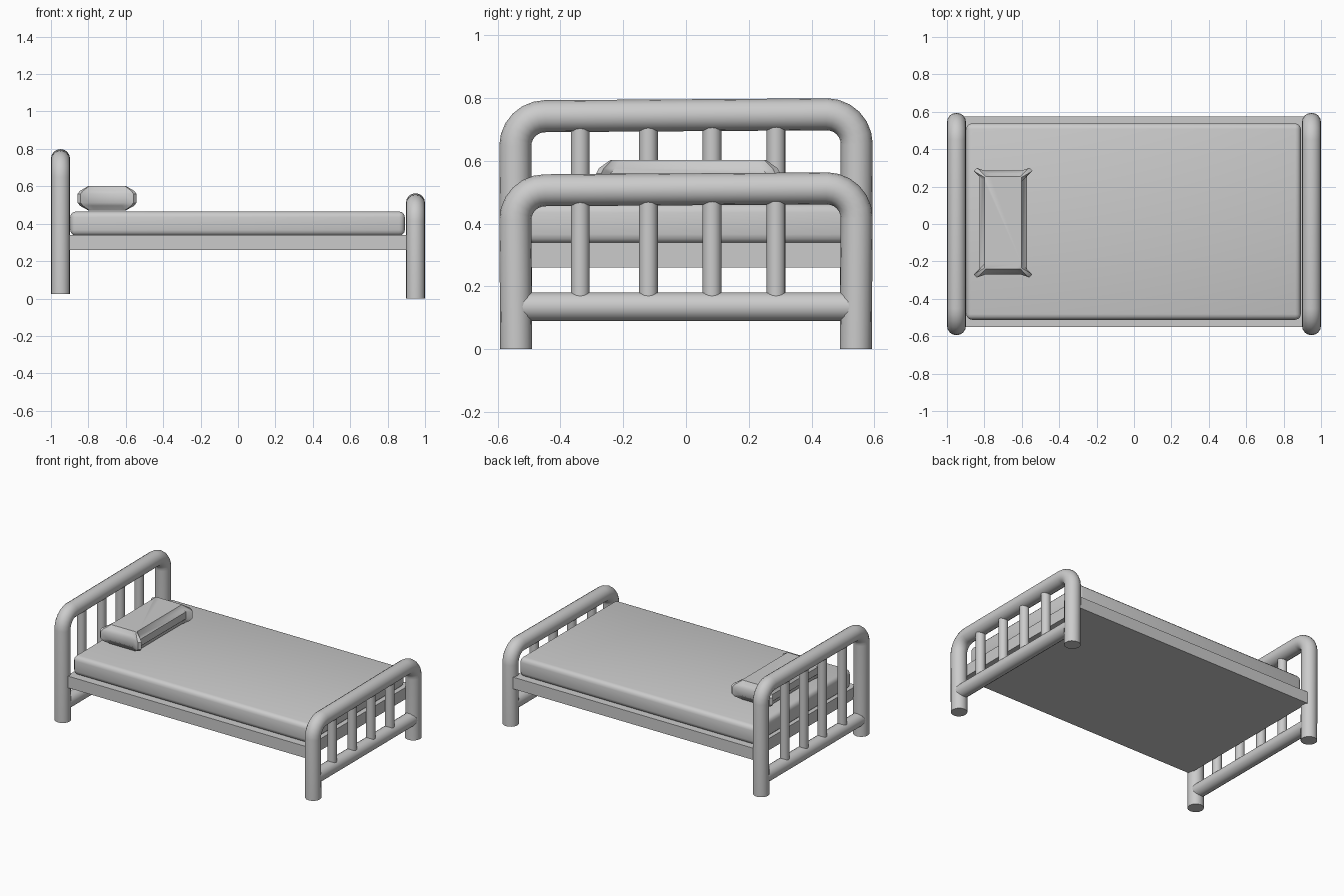
import bpy, bmesh, math
from mathutils import Matrix

if "Cube" in bpy.data.objects:
    bpy.data.objects.remove(bpy.data.objects["Cube"])


def smooth(obj, angle=35):
    bpy.ops.object.select_all(action='DESELECT')
    obj.select_set(True)
    bpy.context.view_layer.objects.active = obj
    bpy.ops.object.shade_smooth_by_angle(angle=math.radians(angle))


def tube(name, points, radius):
    # round pipe swept along a polyline, turned into a mesh
    cu = bpy.data.curves.new(name, 'CURVE')
    cu.dimensions = '3D'
    cu.bevel_depth = radius
    cu.bevel_resolution = 6
    cu.use_fill_caps = True
    sp = cu.splines.new('POLY')
    sp.points.add(len(points) - 1)
    for p, co in zip(sp.points, points):
        p.co = (*co, 1)
    obj = bpy.data.objects.new(name, cu)
    bpy.context.collection.objects.link(obj)
    bpy.ops.object.select_all(action='DESELECT')
    obj.select_set(True)
    bpy.context.view_layer.objects.active = obj
    bpy.ops.object.convert(target='MESH')
    smooth(bpy.context.object)


def box(name, lo, hi, bevel=0):
    me = bpy.data.meshes.new(name)
    bm = bmesh.new()
    size = [b - a for a, b in zip(lo, hi)]
    mid = [(a + b) / 2 for a, b in zip(lo, hi)]
    bmesh.ops.create_cube(bm, size=1, matrix=Matrix.Translation(mid) @ Matrix.Diagonal((*size, 1)))
    if bevel:
        bmesh.ops.bevel(bm, geom=bm.edges[:], offset=bevel, segments=3, profile=0.5, affect='EDGES')
    bm.to_mesh(me)
    bm.free()
    obj = bpy.data.objects.new(name, me)
    bpy.context.collection.objects.link(obj)
    if bevel:
        smooth(obj)


def bed_end(name, x, bottom, top):
    # bent hoop with a slightly tilted top, lower rail and four bars
    r, half, bend = 0.051, 0.544, 0.095
    path = [(x, -half + 0.003, bottom)]
    for s in (-1, 1):
        arc = [(x, s * (half - bend + bend * math.cos(a)),
                top + s * 0.003 - r - bend + bend * math.sin(a))
               for a in (math.radians(i * 15) for i in range(7))]
        path += arc if s < 0 else arc[::-1]
    path.append((x, half - 0.003, bottom))
    tube(name + "_hoop", path, r)
    tube(name + "_lower_rail", [(x, -half, 0.135), (x, half, 0.135)], 0.046)
    for i, y in enumerate((-0.337, -0.12, 0.083, 0.287)):
        tube(f"{name}_bar_{i + 1}", [(x, y, 0.135), (x, y, top - r)], 0.03)


bed_end("headboard", -0.949, 0.025, 0.796)
bed_end("footboard", 0.949, 0.0, 0.56)

# frame and mattress
box("bed_frame", (-0.91, -0.552, 0.26), (0.91, 0.575, 0.34))
box("mattress", (-0.897, -0.512, 0.336), (0.892, 0.538, 0.465), 0.03)

# pillow: stacked rings (z, side x, side y, ear x, ear y) with pinched-out corners
rings = [(0.603, 0.098, 0.247, 0.098, 0.247),
         (0.576, 0.108, 0.262, 0.145, 0.285),
         (0.560, 0.127, 0.278, 0.157, 0.293),
         (0.512, 0.127, 0.278, 0.157, 0.293),
         (0.496, 0.108, 0.262, 0.145, 0.285),
         (0.470, 0.098, 0.247, 0.098, 0.247)]
bm = bmesh.new()
loops = []
for z, sx, sy, ex, ey in rings:
    corner = [(sx, sy - 0.03), (ex, ey - 0.016), (ex - 0.016, ey), (sx - 0.03, sy)]
    if ex == sx:
        corner = [(sx, sy - 0.03), (sx, sy - 0.005), (sx - 0.005, sy), (sx - 0.03, sy)]
    pts = []
    for mx, my in ((1, 1), (-1, 1), (-1, -1), (1, -1)):
        pts += [(mx * a, my * b) for a, b in (corner if mx * my > 0 else corner[::-1])]
    loops.append([bm.verts.new((a - 0.70, b + 0.007, z)) for a, b in pts])
for up, low in zip(loops, loops[1:]):
    n = len(up)
    for i in range(n):
        bm.faces.new((up[i], low[i], low[(i + 1) % n], up[(i + 1) % n]))
bm.faces.new(loops[0])
bm.faces.new(loops[-1][::-1])
bmesh.ops.recalc_face_normals(bm, faces=bm.faces[:])
mesh = bpy.data.meshes.new("pillow")
bm.to_mesh(mesh)
bm.free()
pillow = bpy.data.objects.new("pillow", mesh)
bpy.context.collection.objects.link(pillow)
smooth(pillow)
